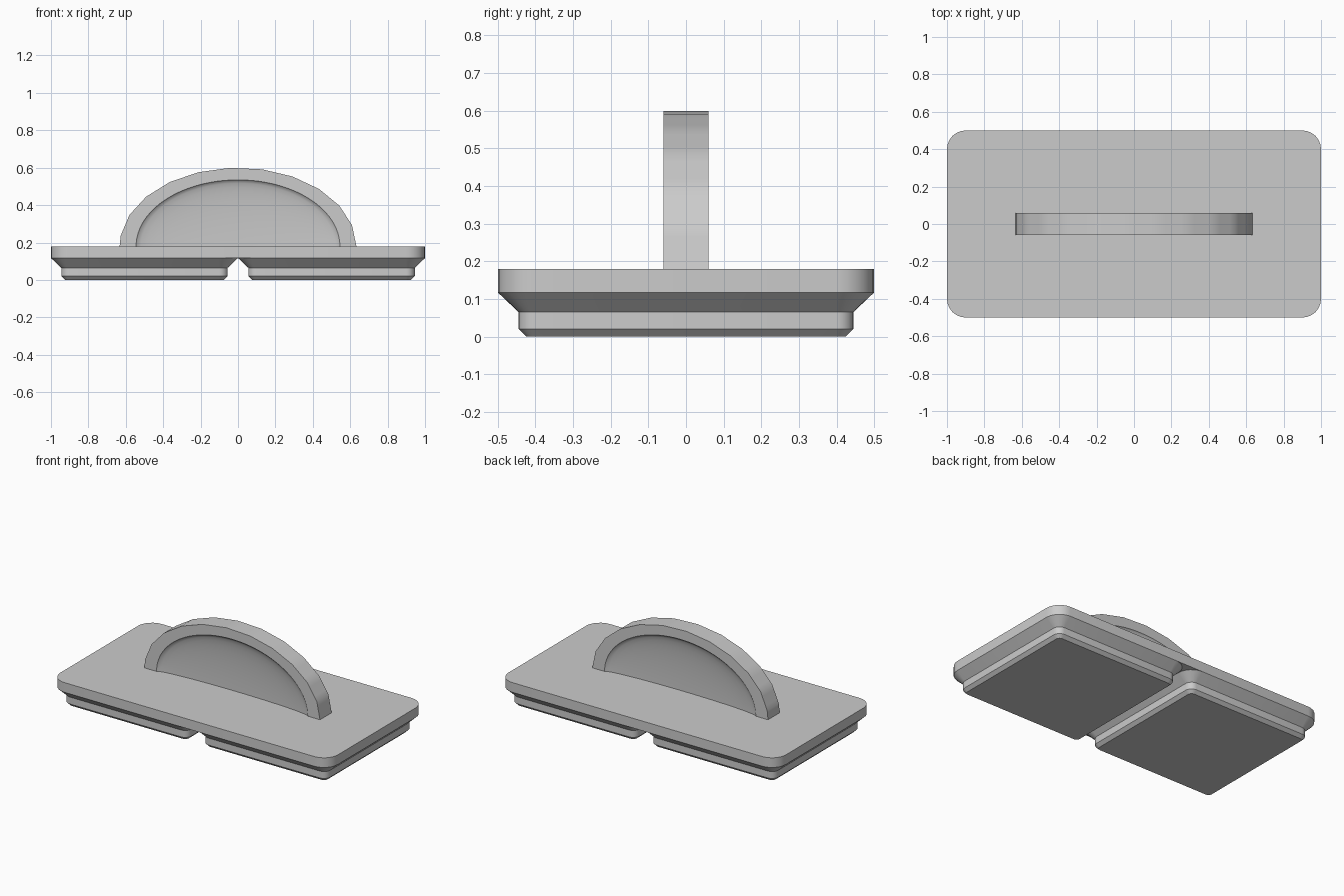
import bpy, bmesh
from math import sin, cos, pi, radians

cube = bpy.data.objects.get("Cube")
if cube:
    bpy.data.objects.remove(cube, do_unlink=True)

grey = bpy.data.materials.new("plain grey")
grey.use_nodes = True
grey.diffuse_color = (0.6, 0.6, 0.6, 1)
grey.node_tree.nodes["Principled BSDF"].inputs["Base Color"].default_value = (0.6, 0.6, 0.6, 1)


def skin(name, rows, closed=False, caps=()):
    """Join rows of points with quads and cap the chosen rows."""
    bm = bmesh.new()
    grid = [[bm.verts.new(p) for p in row] for row in rows]
    n = len(rows[0])
    for a, b in zip(grid, grid[1:]):
        for i in range(n if closed else n - 1):
            j = (i + 1) % n
            bm.faces.new((a[i], a[j], b[j], b[i]))
    for c in caps:
        bm.faces.new(grid[c])
    bmesh.ops.remove_doubles(bm, verts=bm.verts, dist=0.00001)
    bmesh.ops.recalc_face_normals(bm, faces=bm.faces)
    mesh = bpy.data.meshes.new(name)
    bm.to_mesh(mesh)
    bm.free()
    mesh.materials.append(grey)
    obj = bpy.data.objects.new(name, mesh)
    bpy.context.collection.objects.link(obj)
    bpy.ops.object.select_all(action='DESELECT')
    obj.select_set(True)
    bpy.context.view_layer.objects.active = obj
    bpy.ops.object.shade_smooth_by_angle(angle=radians(30))
    return obj


def rounded_rect(cx, hx, hy, r, z, steps=6):
    pts = []
    for k, (sx, sy) in enumerate([(1, 1), (-1, 1), (-1, -1), (1, -1)]):
        for i in range(steps + 1):
            a = (k + i / steps) * pi / 2
            pts.append((cx + sx * (hx - r) + r * cos(a), sy * (hy - r) + r * sin(a), z))
    return pts


# Top plate
TOP, UNDER = 0.18, 0.117
skin("top_plate", [rounded_rect(0, 1, 0.5, 0.1, z) for z in (UNDER, TOP)], True, (0, -1))

# Two stepped feet, tapering in from the plate
for side, x in (("left", 0.5), ("right", -0.5)):
    steps = [(0, UNDER), (0.055, 0.065), (0.055, 0.02), (0.075, 0)]
    skin(side + "_foot",
         [rounded_rect(x, 0.5 - d, 0.5 - d, 0.1 - d, z) for d, z in steps], True, (-1,))

# Handle: faceted outer arch with a shallow dish on each side
SUB, STEP = 4, 2 * pi / 23
corners = [k * STEP for k in range(12)] + [pi]


def arch(rx, rz, y, faceted=False):
    pts = []
    for a, b in zip(corners, corners[1:]):
        for i in range(SUB):
            t = i / SUB
            if faceted:
                c, s = cos(a) * (1 - t) + cos(b) * t, sin(a) * (1 - t) + sin(b) * t
            else:
                c, s = cos(a + (b - a) * t), sin(a + (b - a) * t)
            pts.append((rx * c, y, TOP + rz * s))
    return pts + [(-rx, y, TOP)]


HALF, DEPTH, RINGS = 0.06, 0.04, 10
half_rows = [(0.545 * sin(i / RINGS * pi / 2), 0.355 * sin(i / RINGS * pi / 2),
              HALF - DEPTH * cos(i / RINGS * pi / 2), False) for i in range(RINGS + 1)]
half_rows.append((0.633, 0.42, HALF, True))
rows = [arch(*r) for r in half_rows]
rows += [arch(rx, rz, -y, f) for rx, rz, y, f in reversed(half_rows)]
skin("handle", rows)
